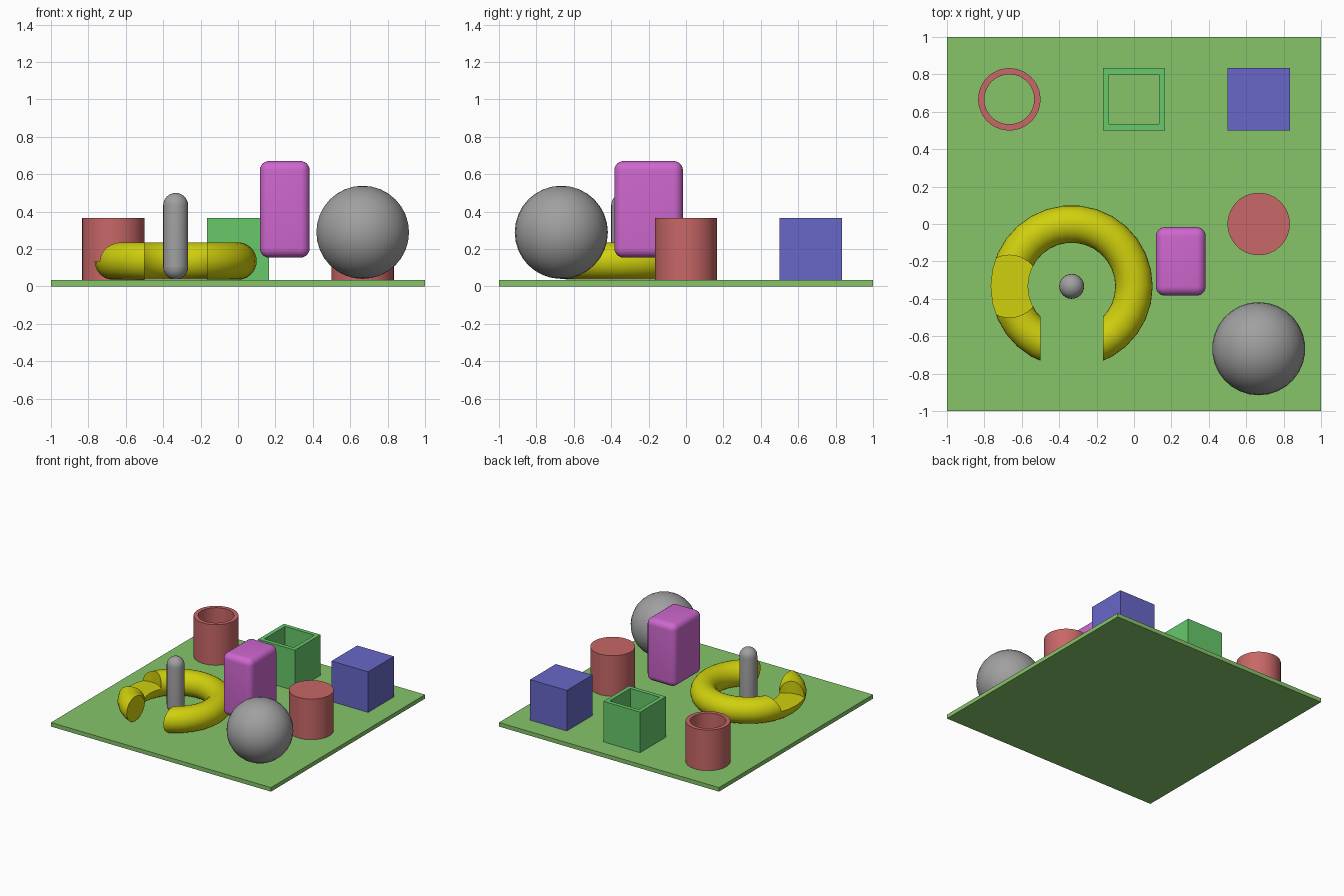
import bpy, bmesh, math

if "Cube" in bpy.data.objects:
    bpy.data.objects.remove(bpy.data.objects["Cube"])

U = 1 / 6           # layout unit
TOP = 0.2 * U       # top surface of the base plate


def material(name, srgb):
    m = bpy.data.materials.new(name)
    lin = [((c / 255 + 0.055) / 1.055) ** 2.4 for c in srgb]
    m.diffuse_color = (*lin, 1)
    m.use_nodes = True
    m.node_tree.nodes["Principled BSDF"].inputs["Base Color"].default_value = m.diffuse_color
    return m


GRASS = material("grass green", (134, 197, 105))
RED = material("dusty red", (200, 103, 103))
GREEN = material("mid green", (103, 200, 107))
BLUE = material("slate blue", (103, 103, 200))
YELLOW = material("yellow", (208, 208, 14))
MAGENTA = material("magenta", (206, 103, 206))
GREY = material("grey", (160, 160, 160))


def finish(name, mat=None, smooth=True):
    o = bpy.context.object
    o.name = name
    if mat:
        o.data.materials.append(mat)
    if smooth:
        bpy.ops.object.shade_smooth_by_angle(angle=math.radians(32))
    return o


def box(name, loc, size, mat=None):
    bpy.ops.mesh.primitive_cube_add(size=1, location=loc)
    o = bpy.context.object
    o.scale = size
    bpy.ops.object.transform_apply(location=False, rotation=False, scale=True)
    return finish(name, mat, False)


def cylinder(name, loc, r, h, mat=None, sides=48):
    bpy.ops.mesh.primitive_cylinder_add(vertices=sides, radius=r, depth=h, location=loc)
    return finish(name, mat, True)


def apply_mod(o, kind, **props):
    bpy.context.view_layer.objects.active = o
    m = o.modifiers.new(kind.title(), kind)
    for k, v in props.items():
        setattr(m, k, v)
    bpy.ops.object.modifier_apply(modifier=m.name)


def cut(o, cutter):
    apply_mod(o, 'BOOLEAN', operation='DIFFERENCE', solver='EXACT', object=cutter)
    bpy.data.objects.remove(cutter)


def reshade(o):
    bpy.ops.object.select_all(action='DESELECT')
    o.select_set(True)
    bpy.context.view_layer.objects.active = o
    bpy.ops.object.shade_smooth_by_angle(angle=math.radians(32))


# Base plate
box("base_plate", (0, 0, TOP / 2), (2, 2, TOP), GRASS)

# Back row: round tube, square tube, solid cube
S = 2 * U
MID = TOP + S / 2
ROW = 4 * U
tube = cylinder("round_tube", (-ROW, ROW, MID), U, S, RED)
cut(tube, cylinder("tube_bore", (-ROW, ROW, MID), 0.8 * U, S * 1.001))
reshade(tube)
frame = box("square_tube", (0, ROW, MID), (S, S, S), GREEN)
cut(frame, box("square_bore", (0, ROW, MID), (0.8 * S, 0.8 * S, S * 1.001)))
box("solid_cube", (ROW, ROW, MID), (S, S, S), BLUE)

# Solid cylinder at the right
cylinder("solid_cylinder", (ROW, 0, MID), U, S, RED)

# Ball at the front right
bpy.ops.mesh.primitive_uv_sphere_add(segments=30, ring_count=16, radius=0.249,
                                     location=(ROW, -ROW, 0.289))
finish("ball", GREY)

# Ring with a straight gap at the front and a round half-height bite at the left
C = -2 * U
RZ = TOP + 0.1 + 0.002
bpy.ops.mesh.primitive_torus_add(major_segments=30, minor_segments=30, major_radius=2 * U,
                                 minor_radius=0.1, location=(C, C, RZ))
ring = finish("cut_ring", YELLOW)
cut(ring, box("gap_cutter", (C, C - 0.35, RZ), (S, 0.5, 0.6)))
cut(ring, cylinder("bite_cutter", (-ROW, C, RZ + 0.2), U, 0.4, sides=40))
reshade(ring)

# Capsule post inside the ring: a sphere stretched at its equator
R = 0.4 * U
Z0, Z1 = TOP + 0.003, 0.5
bpy.ops.mesh.primitive_uv_sphere_add(segments=24, ring_count=12, radius=R,
                                     location=(C, C, (Z0 + Z1) / 2))
post = finish("capsule_post", GREY)
half = (Z1 - Z0) / 2 - R
bm = bmesh.new()
bm.from_mesh(post.data)
bmesh.ops.bisect_plane(bm, geom=bm.verts[:] + bm.edges[:] + bm.faces[:],
                       plane_co=(0, 0, 0), plane_no=(0, 0, 1))
belt = [e for e in bm.edges if all(abs(v.co.z) < 1e-4 for v in e.verts)]
bmesh.ops.split_edges(bm, edges=belt)
for f in bm.faces:
    f.tag = f.calc_center_median().z > 0
for v in bm.verts:
    v.co.z += half if v.link_faces[0].tag else -half
bmesh.ops.bridge_loops(bm, edges=[e for e in bm.edges if e.is_boundary])
bmesh.ops.recalc_face_normals(bm, faces=bm.faces[:])
bm.to_mesh(post.data)
bm.free()
reshade(post)

# Floating rounded block
block = box("rounded_block", (0.25, -0.2, 0.412), (0.267, 0.367, 0.516), MAGENTA)
apply_mod(block, 'BEVEL', width=0.05, segments=6)
reshade(block)
